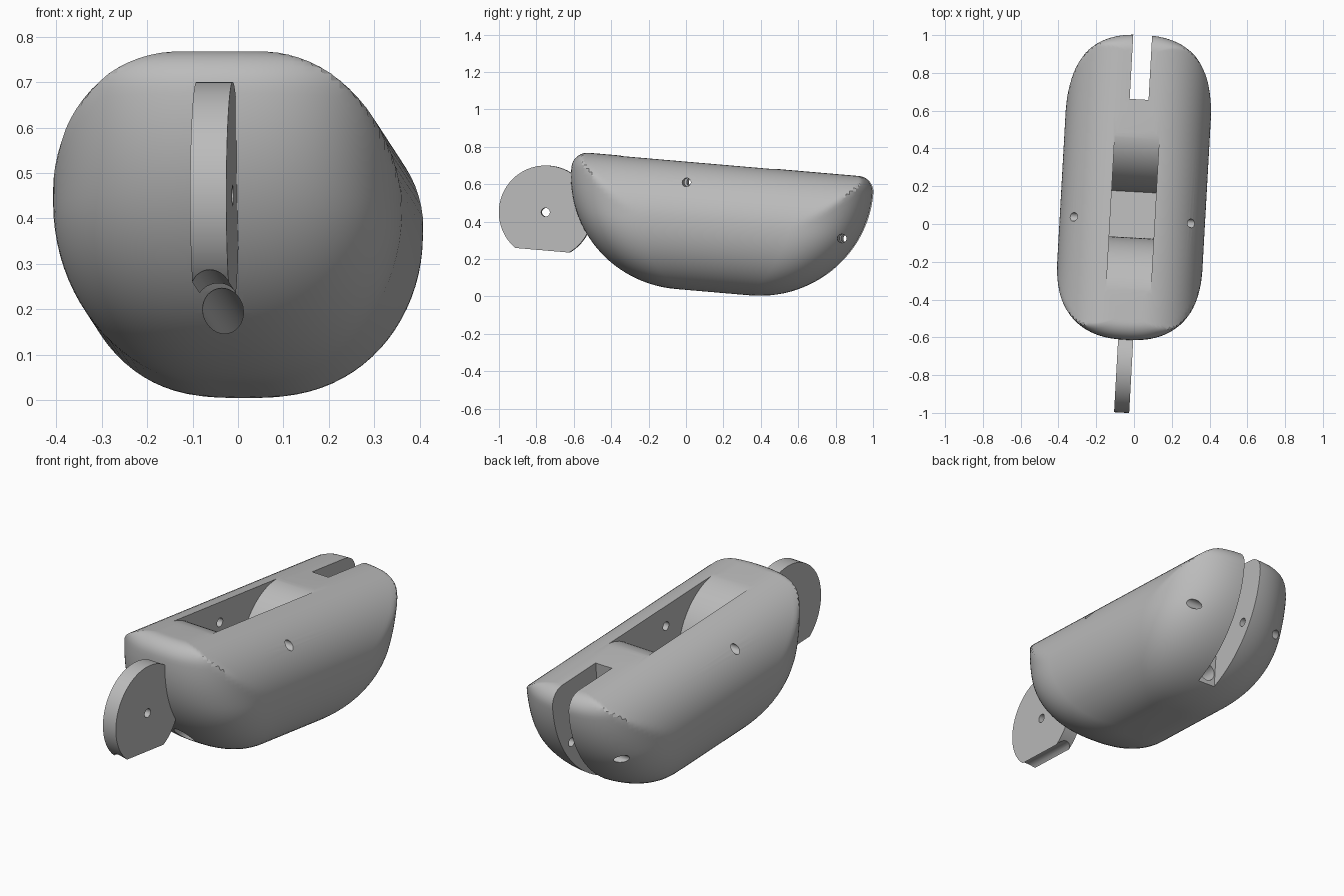
import bpy, bmesh
from math import sin, cos, pi, sqrt, radians
from mathutils import Matrix, Vector

cube = bpy.data.objects.get("Cube")
if cube:
    bpy.data.objects.remove(cube, do_unlink=True)

grey = bpy.data.materials.new("plain grey")
grey.use_nodes = True
grey.diffuse_color = (0.5, 0.5, 0.5, 1)
grey.node_tree.nodes["Principled BSDF"].inputs["Base Color"].default_value = grey.diffuse_color

# Local frame: x across, y along the length, z up; the part is tilted at the end
BOTTOM, TOP, HALF_WIDTH = -0.37, 0.315, 0.385


def make(name, bm):
    bmesh.ops.recalc_face_normals(bm, faces=bm.faces)
    mesh = bpy.data.meshes.new(name)
    bm.to_mesh(mesh)
    bm.free()
    mesh.materials.append(grey)
    obj = bpy.data.objects.new(name, mesh)
    bpy.context.collection.objects.link(obj)
    return obj


def cylinder(name, centre, radius, depth, axis, segments=32):
    bm = bmesh.new()
    turn = Vector((0, 0, 1)).rotation_difference(Vector(axis)).to_matrix().to_4x4()
    bmesh.ops.create_cone(bm, cap_ends=True, segments=segments, radius1=radius, radius2=radius,
                          depth=depth, matrix=Matrix.Translation(centre) @ turn)
    return make(name, bm)


def prism(name, outline, half):
    """Extrude a (y, z) outline evenly across x."""
    bm = bmesh.new()
    sides = [[bm.verts.new((x, y, z)) for y, z in outline] for x in (-half, half)]
    for side in sides:
        bm.faces.new(side)
    n = len(outline)
    for i in range(n):
        j = (i + 1) % n
        bm.faces.new((sides[0][i], sides[0][j], sides[1][j], sides[1][i]))
    return make(name, bm)


def box(name, y0, y1, z0, z1, half):
    return prism(name, [(y0, z0), (y1, z0), (y1, z1), (y0, z1)], half)


def combine(target, tool, operation="DIFFERENCE"):
    tool.hide_render = True
    mod = target.modifiers.new(tool.name, "BOOLEAN")
    mod.operation, mod.solver, mod.object = operation, "EXACT", tool
    bpy.context.view_layer.objects.active = target
    bpy.ops.object.modifier_apply(modifier=mod.name)
    bpy.data.objects.remove(tool, do_unlink=True)


def arc_root(t):
    return sqrt(max(0, 1 - t * t))


def level_ring(z, count=96):
    """Horizontal outline of the body at one height."""
    if z > 0:
        width = 0.08 + 0.305 * arc_root(z / TOP)
    else:
        width = 0.06 + 0.325 * arc_root(z / BOTTOM)
    if z > 0.23:
        length = 0.725 + 0.085 * arc_root((z - 0.23) / 0.085)
    else:
        length = 0.2 + 0.61 * arc_root((0.23 - z) / 0.6)
    straight = length / 2
    ring = []
    for k in range(count):
        a = 2 * pi * (k + 0.5) / count
        across, along = abs(cos(a)) ** 0.83, abs(sin(a)) ** 0.83
        # Upper half: straight extrusion trimmed by the caps; lower half: rounded caps
        x = min(width, HALF_WIDTH * across) if z > 0 else width * across
        y = straight + (length - straight) * along
        ring.append((x if cos(a) > 0 else -x, y if sin(a) > 0 else -y, z))
    return ring


# Body shell, lofted upward
bm = bmesh.new()
steps = 40
rings = []
for i in range(steps + 1):
    z = BOTTOM + (TOP - BOTTOM) * (1 - cos(pi * i / steps)) / 2
    rings.append([bm.verts.new(p) for p in level_ring(z)])
bm.faces.new(rings[0])
bm.faces.new(rings[-1])
for low, high in zip(rings, rings[1:]):
    for k in range(len(low)):
        j = (k + 1) % len(low)
        bm.faces.new((low[k], low[j], high[j], high[k]))
body = make("finger_segment_body", bm)

# Front hinge disc with a flat underside
disc = cylinder("hinge_disc", (0, -0.927, -0.021), 0.25, 0.08, (1, 0, 0), 96)
combine(disc, box("disc_flat_cutter", -1.3, -0.6, -0.5, -0.234, 0.2))
combine(body, disc, "UNION")

# Top pocket: flat floor between two rounded ramps
floor, drop = -0.05, TOP + 0.05
outline = [(-0.583, 0.5)]
arc = [i * pi / 40 for i in range(21)]
outline += [(-0.583 + 0.338 * sin(a), floor + drop * cos(a)) for a in arc]
outline += [(0.3 - 0.3 * sin(a), floor + drop * cos(a)) for a in reversed(arc)]
outline.append((0.3, 0.5))
combine(body, prism("pocket_cutter", outline, 0.118))

# Rear hinge slot
combine(body, box("slot_cutter", 0.46, 1.2, -0.6, 0.6, 0.05))

# Lengthwise cord channel, then the three crosswise pin holes
combine(body, cylinder("channel_cutter", (0, -0.35, -0.245), 0.045, 1.9, (0, 1, 0)))
for y, z in ((-0.927, -0.021), (-0.173, 0.204), (0.679, -0.024)):
    combine(body, cylinder("pin_hole_cutter", (0, y, z), 0.023, 1.2, (1, 0, 0)))

# Tilt into place
body.data.transform(Matrix.Translation((0, 0.175, 0.392))
                    @ Matrix.Rotation(radians(-3.2), 4, "Z")
                    @ Matrix.Rotation(radians(-4.9), 4, "X"))
bpy.ops.object.select_all(action="DESELECT")
body.select_set(True)
bpy.context.view_layer.objects.active = body
bpy.ops.object.shade_smooth_by_angle(angle=radians(25))
